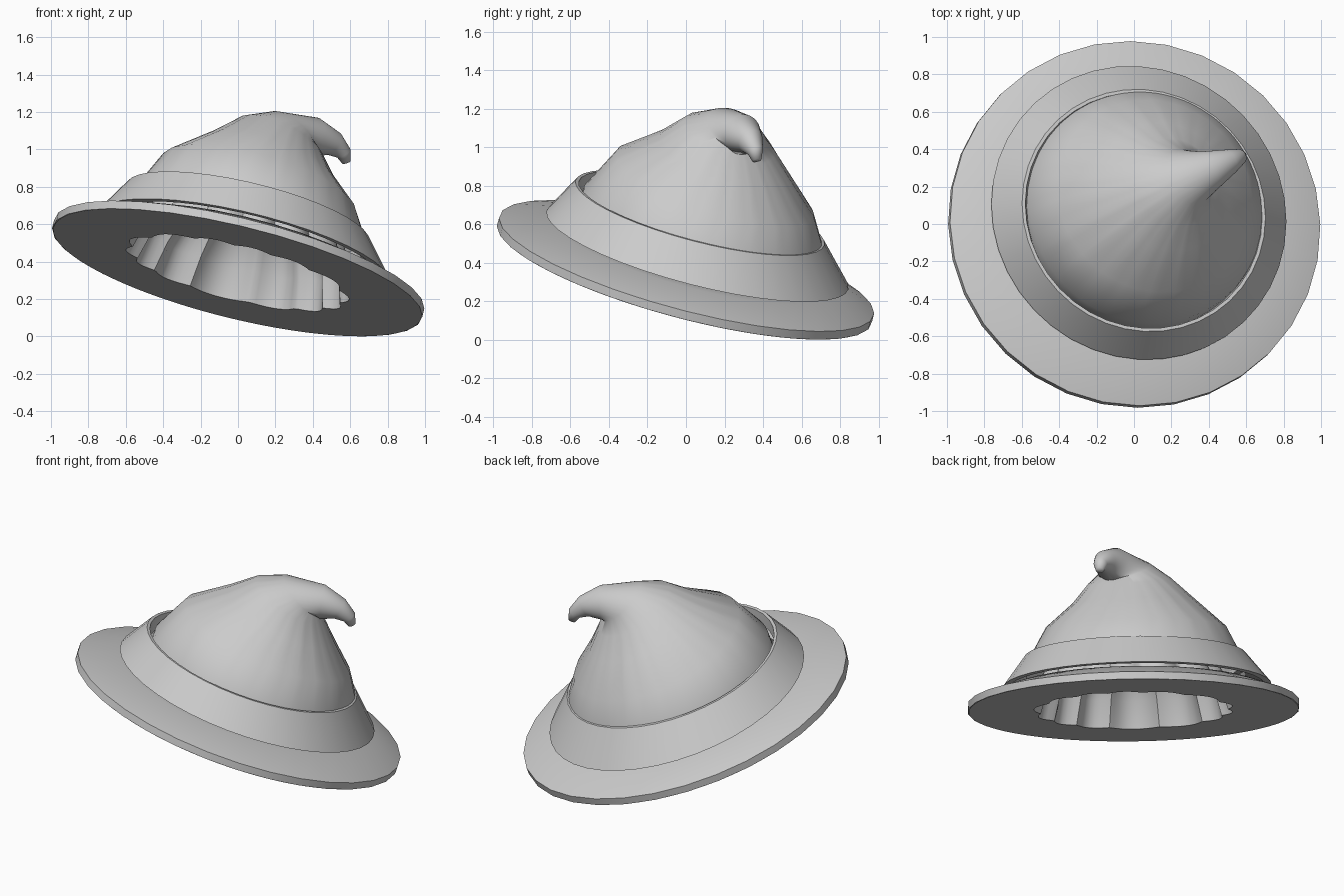
import bpy, bmesh, math
from mathutils import Vector

cube = bpy.data.objects.get("Cube")
if cube:
    bpy.data.objects.remove(cube)

felt = bpy.data.materials.new("grey_felt")
felt.use_nodes = True
grey = (0.6, 0.6, 0.6, 1)
felt.diffuse_color = grey
felt.node_tree.nodes["Principled BSDF"].inputs["Base Color"].default_value = grey

AXIS = Vector((0.226, 0.245, 0.943)).normalized()   # the whole hat leans this way
BASE = Vector((-0.004, -0.008, 0.342))
SIDE = Vector((-0.55, 0.83, 0))                     # across the bend of the tip


def ring(center, normal, radius, count, ripple=0, folds=16, stretch=1):
    n = Vector(normal).normalized()
    v = (SIDE - n * SIDE.dot(n)).normalized()
    u = v.cross(n)
    points = []
    for i in range(count):
        a = math.tau * i / count
        wave = abs(math.sin(folds / 2 * a + 0.6 * math.sin(3 * a))) - 0.5
        r = radius * (1 + ripple * wave)
        points.append(Vector(center) + (u * math.cos(a) + v * math.sin(a) * stretch) * r)
    return points


def loft(name, rings, closed=False, cap=False, angle=35):
    bm = bmesh.new()
    loops = [[bm.verts.new(p) for p in r] for r in rings]
    pairs = list(zip(loops, loops[1:]))
    if closed:
        pairs.append((loops[-1], loops[0]))
    for low, high in pairs:
        for i in range(len(low)):
            j = (i + 1) % len(low)
            bm.faces.new((low[i], low[j], high[j], high[i]))
    if cap:
        bm.faces.new(loops[-1])
    if closed:
        bmesh.ops.recalc_face_normals(bm, faces=bm.faces)
    mesh = bpy.data.meshes.new(name)
    bm.to_mesh(mesh)
    bm.free()
    mesh.materials.append(felt)
    obj = bpy.data.objects.new(name, mesh)
    bpy.context.collection.objects.link(obj)
    bpy.ops.object.select_all(action='DESELECT')
    obj.select_set(True)
    bpy.context.view_layer.objects.active = obj
    bpy.ops.object.shade_smooth_by_angle(angle=math.radians(angle))


def lathe(name, profile, count, stretch=1, angle=35):
    # profile entries: radius, height along the axis, sideways shift in x and y
    rings = [ring(BASE + AXIS * h + Vector((dx, dy, 0)), AXIS, r, count, stretch=stretch)
             for r, h, dx, dy in profile]
    loft(name, rings, closed=True, angle=angle)


# Brim: shallow cone rising towards the band, flat below
lathe("brim", [(1.027, 0, 0, 0), (1.027, 0.045, 0, 0), (0.80, 0.112, 0, 0.025),
               (0.70, 0.112, 0, 0.02), (0.70, 0, 0, 0)],
      32, stretch=0.97, angle=25)

# Band: sloping collar with an open lip around the crown
lathe("band", [(0.81, 0.132, 0, 0.035), (0.668, 0.337, -0.02, -0.002),
               (0.65, 0.337, -0.02, -0.002), (0.635, 0.26, -0.01, 0),
               (0.77, 0.132, 0, 0.03)], 40)

# Crown: leaning cone that folds over into a hooked tip (center, normal, radius, ripple)
crown = [
    ((0.05, 0.08, 0.52), AXIS, 0.66, 0),
    ((0.065, 0.09, 0.635), AXIS, 0.64, 0),
    ((0.11, 0.15, 0.805), (0.27, 0.31, 0.91), 0.54, 0.012),
    ((0.175, 0.2, 0.945), (0.33, 0.32, 0.89), 0.36, 0.02),
    ((0.225, 0.225, 1.05), (0.4, 0.36, 0.84), 0.25, 0.015),
    ((0.29, 0.255, 1.09), (0.6, 0.4, 0.7), 0.16, 0),
    ((0.415, 0.295, 1.065), (0.85, 0.45, -0.1), 0.105, 0),
    ((0.51, 0.335, 1.03), (0.75, 0.4, -0.5), 0.068, 0),
    ((0.565, 0.36, 0.98), (0.5, 0.3, -0.8), 0.042, 0),
    ((0.58, 0.368, 0.93), (0.3, 0.2, -0.9), 0.023, 0),
]
loft("crown", [ring(c, n, r, 72, w, 24) for c, n, r, w in crown], cap=True, angle=75)

# Lining: underside of the brim turning up into a pleated dome (radius, height, ripple)
lining = [(1.02, -0.002, 0), (0.60, -0.002, 0.07), (0.56, 0.16, 0.11),
          (0.47, 0.33, 0.13), (0.32, 0.47, 0.13), (0.14, 0.56, 0.1)]
loft("lining", [ring(BASE + AXIS * h, AXIS, r, 128, w, 14, 0.97) for r, h, w in lining],
     cap=True, angle=40)
